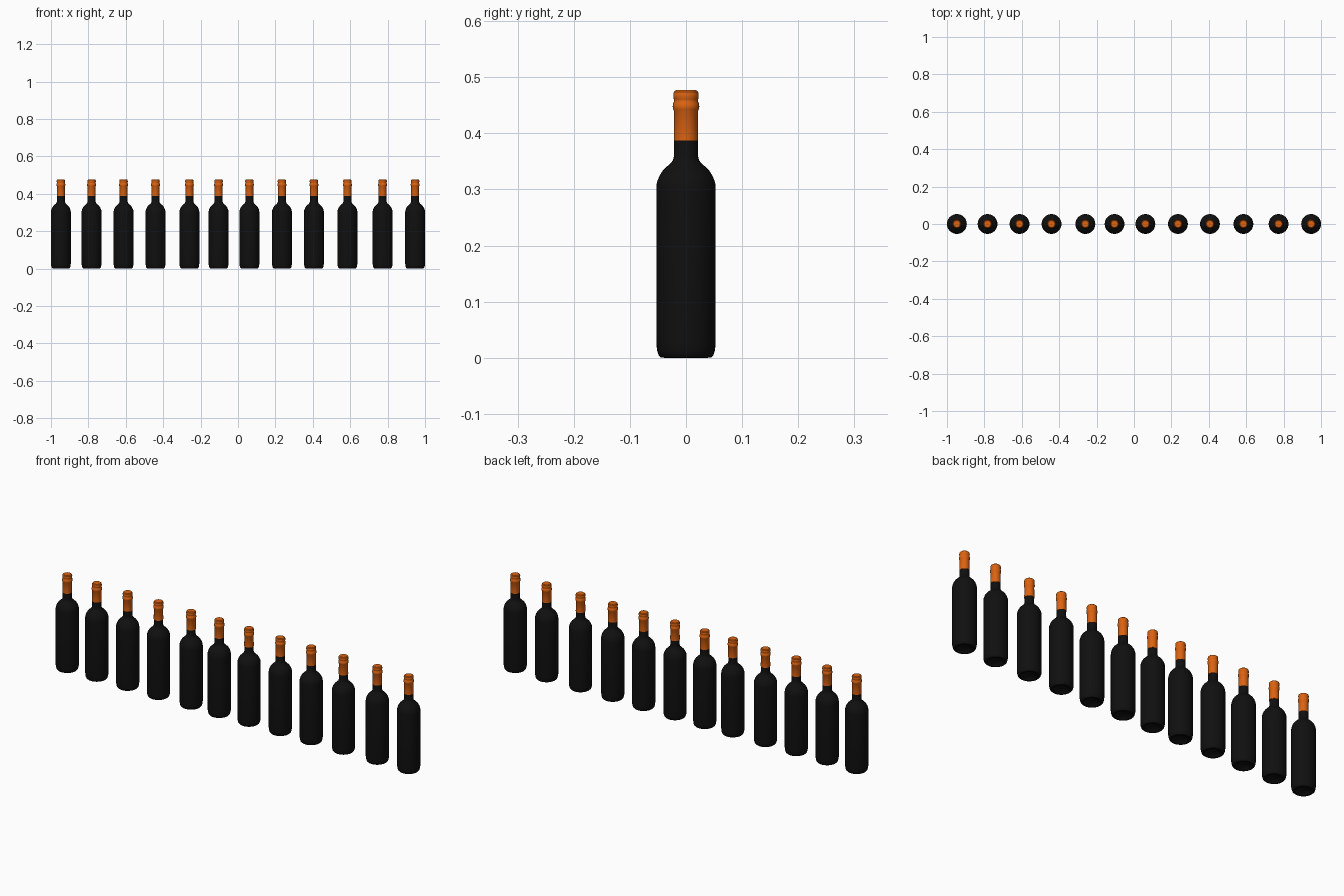
import bpy
import math

cube = bpy.data.objects.get("Cube")
if cube:
    bpy.data.objects.remove(cube, do_unlink=True)

SEGMENTS = 32


def make_material(name, colour, roughness):
    mat = bpy.data.materials.new(name)
    mat.use_nodes = True
    mat.diffuse_color = colour
    bsdf = mat.node_tree.nodes["Principled BSDF"]
    bsdf.inputs["Base Color"].default_value = colour
    bsdf.inputs["Roughness"].default_value = roughness
    return mat


def lathe(name, profile, mat):
    """Revolve (radius, height) points around z; radius 0 makes a pole."""
    verts, rings, faces = [], [], []
    for r, z in profile:
        count = SEGMENTS if r > 0 else 1
        rings.append([len(verts) + i for i in range(count)])
        for i in range(count):
            a = math.tau * i / SEGMENTS
            verts.append((r * math.cos(a), r * math.sin(a), z))
    for low, high in zip(rings, rings[1:]):
        for i in range(SEGMENTS):
            j = (i + 1) % SEGMENTS
            if len(low) == 1:
                faces.append((low[0], high[j], high[i]))
            elif len(high) == 1:
                faces.append((low[i], low[j], high[0]))
            else:
                faces.append((low[i], low[j], high[j], high[i]))
    mesh = bpy.data.meshes.new(name)
    mesh.from_pydata(verts, [], faces)
    mesh.materials.append(mat)
    mesh.shade_smooth()
    mesh.set_sharp_from_angle(angle=math.radians(35))
    return mesh


glass = make_material("black glass", (0.005, 0.005, 0.005, 1), 0.5)
foil = make_material("orange foil", (0.72, 0.125, 0.006, 1), 0.5)

# Glass: shallow punt, rounded foot, straight body, shoulder and neck
bottle_mesh = lathe("bottle", [
    (0, 0.012), (0.02, 0.01), (0.034, 0.003), (0.038, 0),
    (0.045, 0.001), (0.049, 0.005), (0.0515, 0.013), (0.053, 0.025),
    (0.053, 0.303), (0.052, 0.312), (0.048, 0.323), (0.042, 0.333),
    (0.034, 0.341), (0.027, 0.347), (0.023, 0.353), (0.021, 0.361),
    (0.021, 0.388)], glass)

# Foil capsule: sleeve, lip ring, groove and rounded cap
capsule_mesh = lathe("capsule", [
    (0.0205, 0.387), (0.0218, 0.387), (0.0212, 0.44), (0.0232, 0.443),
    (0.0237, 0.448), (0.0232, 0.453), (0.021, 0.457), (0.021, 0.46),
    (0.0225, 0.463), (0.0227, 0.469), (0.0215, 0.474), (0.018, 0.477),
    (0, 0.477)], foil)

# Row of bottles
row = [-0.947, -0.783, -0.612, -0.441, -0.26, -0.104,
       0.061, 0.235, 0.406, 0.585, 0.773, 0.947]
for n, x in enumerate(row, 1):
    for part, mesh in (("bottle", bottle_mesh), ("capsule", capsule_mesh)):
        obj = bpy.data.objects.new(f"{part}_{n}", mesh)
        obj.location.x = x
        bpy.context.collection.objects.link(obj)
